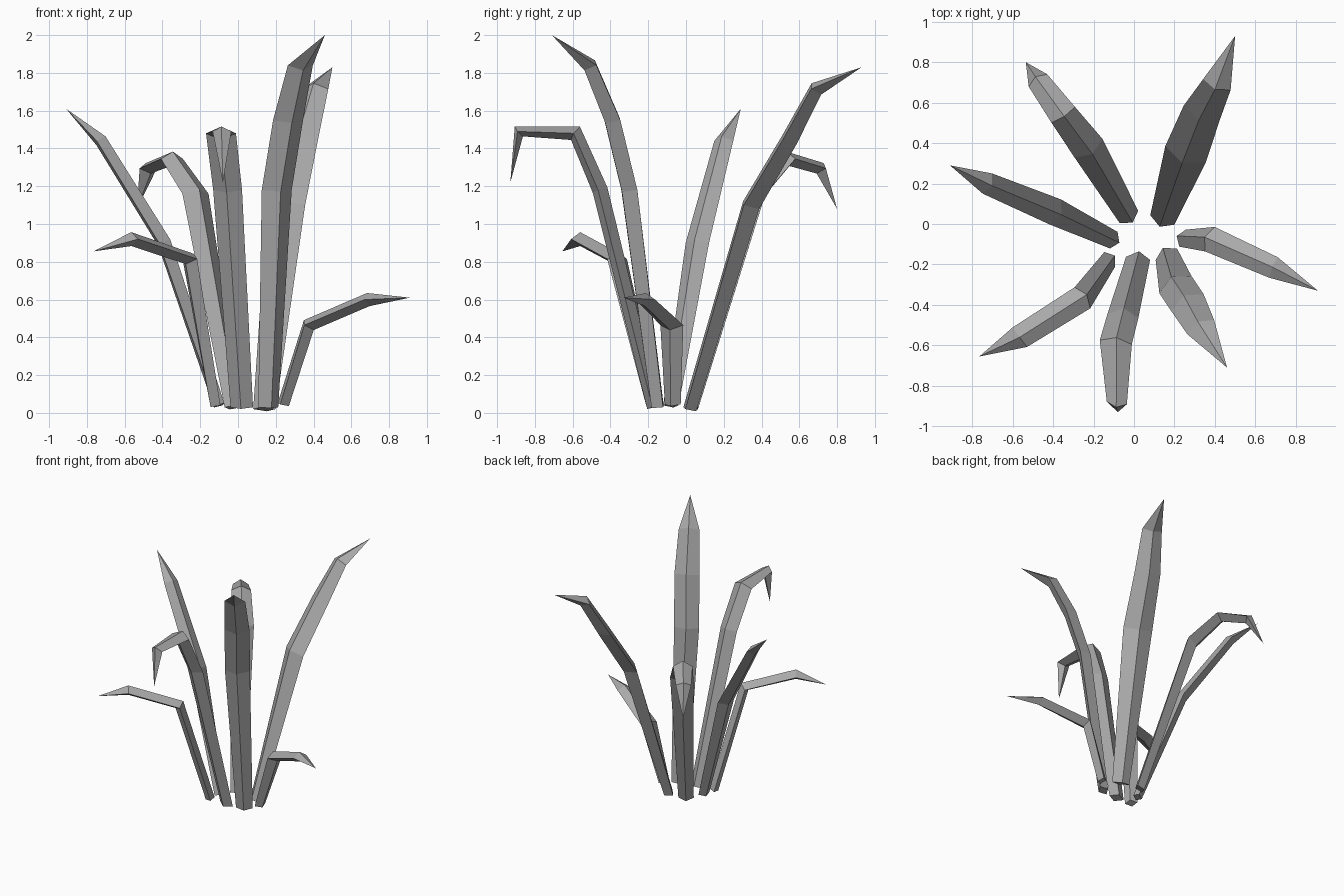
import bpy, bmesh
from mathutils import Vector

cube = bpy.data.objects.get("Cube")
if cube:
    bpy.data.objects.remove(cube, do_unlink=True)

grey = bpy.data.materials.new("plain_grey")
grey.use_nodes = True
colour = (0.4, 0.4, 0.4, 1)
grey.diffuse_color = colour
grey.node_tree.nodes["Principled BSDF"].inputs["Base Color"].default_value = colour


def blade(name, stations, tip):
    """Loft a diamond section along (x, y, z, half_width) stations to a pointed tip."""
    points = [Vector(s[:3]) for s in stations] + [Vector(tip)]
    bm = bmesh.new()
    rings = []
    for i, (x, y, z, half) in enumerate(stations):
        ahead = (points[i + 1] - points[i]).normalized()
        behind = (points[i] - points[i - 1]).normalized() if i else ahead
        tangent = (ahead + behind).normalized()
        # The broad axis stays level; the ridge axis faces the clump's middle
        heading = points[-1] - points[0]
        side = Vector((heading.y, -heading.x, 0)).normalized()
        ridge = side.cross(tangent).normalized()
        thick = 0.02 + half * 0.28
        offsets = (side * half, ridge * thick, -side * half, -ridge * thick)
        rings.append([bm.verts.new(points[i] + o) for o in offsets])
    end = bm.verts.new(tip)
    bm.faces.new(rings[0])
    for low, high in zip(rings, rings[1:]):
        for k in range(4):
            n = (k + 1) % 4
            bm.faces.new((low[k], low[n], high[n], high[k]))
    for k in range(4):
        bm.faces.new((rings[-1][k], rings[-1][(k + 1) % 4], end))
    bmesh.ops.recalc_face_normals(bm, faces=bm.faces)
    mesh = bpy.data.meshes.new(name)
    bm.to_mesh(mesh)
    bm.free()
    mesh.materials.append(grey)
    bpy.context.collection.objects.link(bpy.data.objects.new(name, mesh))


# Tall upright blades
blade("back_left_tall_blade",
      [(.14, .02, .02, .064), (.255, .345, 1.1, .108), (.335, .55, 1.45, .096),
       (.41, .69, 1.715, .073)], (.5, .93, 1.83))
blade("front_left_tall_blade",
      [(.16, -.15, .03, .06), (.205, -.3, 1.18, .09), (.265, -.39, 1.55, .09),
       (.33, -.51, 1.84, .075)], (.46, -.71, 2))
blade("right_blade",
      [(-.1, -.08, .04, .045), (-.39, .06, .9, .068), (-.725, .2, 1.44, .055)],
      (-.91, .29, 1.61))

# Blades with hanging tips
blade("front_drooping_blade",
      [(.02, -.17, .03, .06), (-.055, -.455, 1.18, .077), (-.09, -.585, 1.48, .08),
       (-.085, -.885, 1.49, .05)], (-.08, -.93, 1.22))
blade("back_right_drooping_blade",
      [(-.025, .035, .03, .055), (-.225, .375, 1.16, .083), (-.35, .54, 1.345, .07),
       (-.475, .71, 1.295, .055)], (-.535, .8, 1.08))

# Short bent blades
blade("front_right_bent_blade",
      [(-.12, -.175, .04, .045), (-.255, -.365, .815, .065), (-.565, -.56, .92, .06)],
      (-.765, -.655, .855))
blade("left_bent_blade",
      [(.24, -.07, .045, .045), (.375, -.075, .465, .065), (.69, -.215, .6, .055)],
      (.91, -.33, .61))
